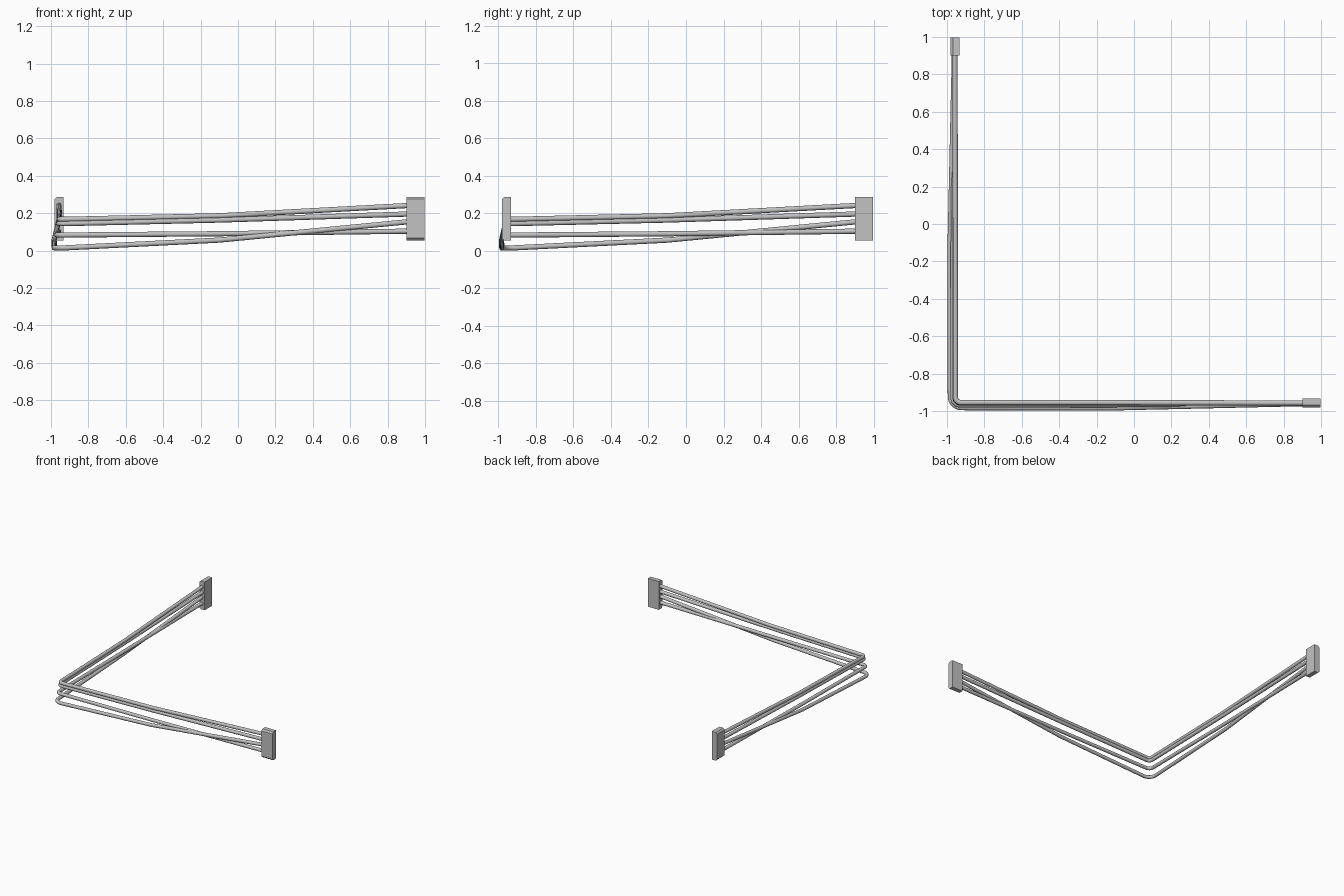
import bpy, bmesh, math

cube = bpy.data.objects.get("Cube")
if cube:
    bpy.data.objects.remove(cube)

RADIUS = 0.0138
COLOUR = (0.54, 0.54, 0.54, 1)

grey = bpy.data.materials.new("plain_grey")
grey.use_nodes = True
grey.diffuse_color = COLOUR
grey.node_tree.nodes["Principled BSDF"].inputs["Base Color"].default_value = COLOUR


def add_object(name, bm):
    """Make an object from a bmesh with outward normals."""
    bmesh.ops.recalc_face_normals(bm, faces=bm.faces)
    mesh = bpy.data.meshes.new(name)
    bm.to_mesh(mesh)
    bm.free()
    mesh.materials.append(grey)
    ob = bpy.data.objects.new(name, mesh)
    bpy.context.collection.objects.link(ob)
    return ob


def swap(p):
    """Mirror a point across the diagonal x = y."""
    return (p[1], p[0], p[2])


def cable(name, corner, middle, end, bend):
    """Round cable; each station is (offset from centre, height)."""
    c, z = corner
    half = [(0.93, end[0], end[1]), (-0.1, middle[0], middle[1])]
    arc = []
    for i in range(7):
        a = math.radians(270 - 15 * i)
        arc.append((c + bend + bend * math.cos(a), c + bend + bend * math.sin(a), z))
    path = half + arc + [swap(p) for p in reversed(half)]

    curve = bpy.data.curves.new(name, "CURVE")
    curve.dimensions = "3D"
    curve.bevel_depth = RADIUS
    curve.bevel_resolution = 6
    curve.use_fill_caps = True
    spline = curve.splines.new("POLY")
    spline.points.add(len(path) - 1)
    for point, co in zip(spline.points, path):
        point.co = (*co, 1)

    # Turn the swept curve into a closed mesh
    source = bpy.data.objects.new(name + "_path", curve)
    bpy.context.collection.objects.link(source)
    graph = bpy.context.evaluated_depsgraph_get()
    swept = bpy.data.meshes.new_from_object(source.evaluated_get(graph))
    bm = bmesh.new()
    bm.from_mesh(swept)
    bmesh.ops.remove_doubles(bm, verts=bm.verts, dist=0.0001)
    for face in bm.faces:
        face.material_index = 0
    bpy.data.objects.remove(source)
    bpy.data.meshes.remove(swept)

    ob = add_object(name, bm)
    bpy.ops.object.select_all(action="DESELECT")
    ob.select_set(True)
    bpy.context.view_layer.objects.active = ob
    bpy.ops.object.shade_smooth_by_angle(angle=math.radians(50))


def connector(name, swapped):
    """Upright block with its two long outer edges chamfered."""
    outer, inner, low, high, cut = -0.981, -0.933, 0.055, 0.287, 0.012
    profile = [(inner, low), (inner, high), (outer + cut, high),
               (outer, high - cut), (outer, low + cut), (outer + cut, low)]
    bm = bmesh.new()
    points = [(0.9, y, z) for y, z in profile]
    face = bm.faces.new([bm.verts.new(swap(p) if swapped else p) for p in points])
    result = bmesh.ops.extrude_face_region(bm, geom=[face])
    moved = [v for v in result["geom"] if isinstance(v, bmesh.types.BMVert)]
    bmesh.ops.translate(bm, verts=moved, vec=(0, 0.098, 0) if swapped else (0.098, 0, 0))
    add_object(name, bm)


# Four cables, from the top one down
cable("top_cable", (-0.955, 0.167), (-0.955, 0.186), (-0.957, 0.242), 0.03)
cable("upper_cable", (-0.957, 0.144), (-0.957, 0.163), (-0.957, 0.196), 0.03)
cable("lower_cable", (-0.967, 0.083), (-0.966, 0.09), (-0.96, 0.104), 0.035)
cable("bottom_cable", (-0.982, 0.0145), (-0.983, 0.056), (-0.96, 0.156), 0.06)

# End connectors
connector("front_connector", False)
connector("back_connector", True)
